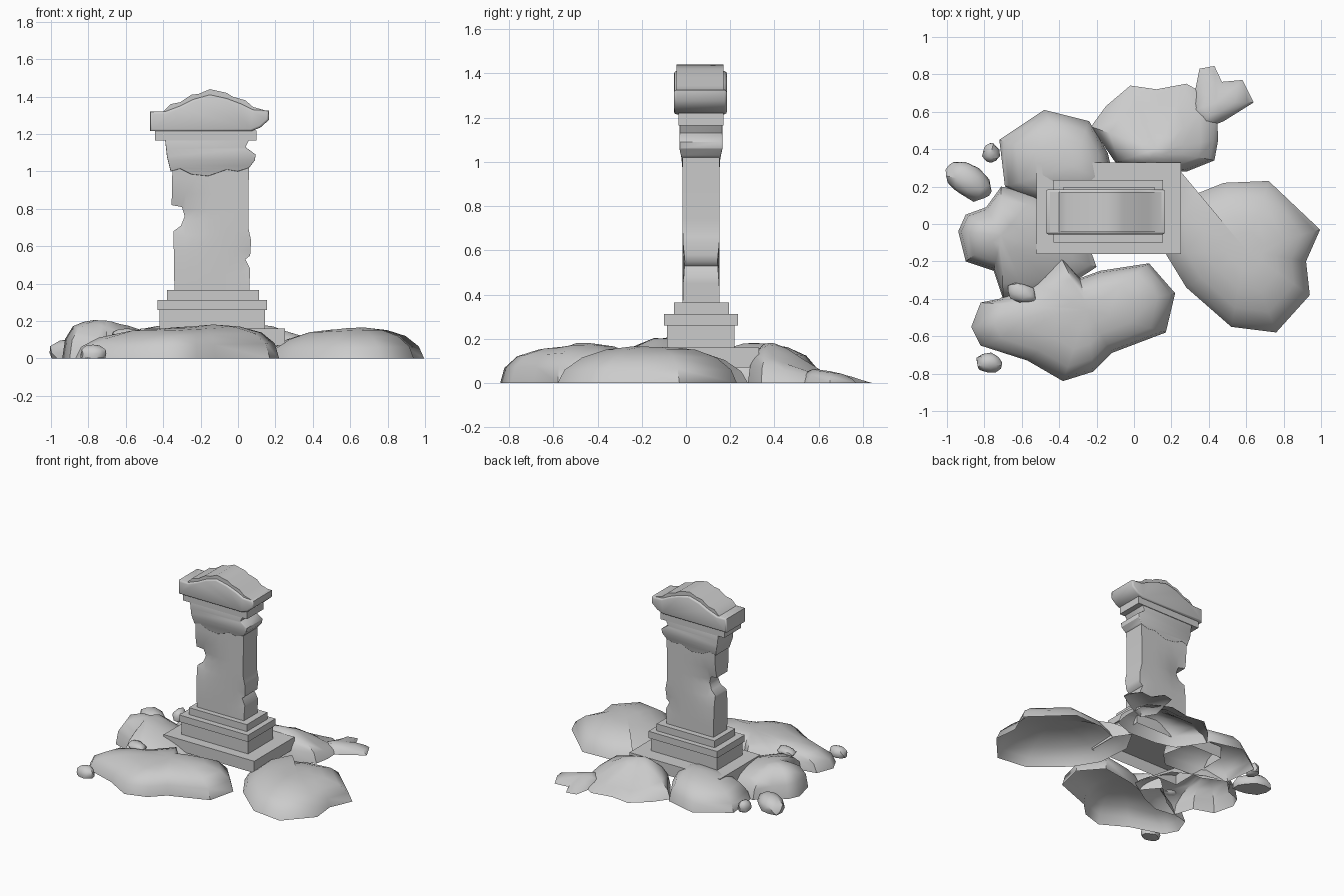
import bpy, bmesh, math
from mathutils import Vector, noise

if "Cube" in bpy.data.objects:
    bpy.data.objects.remove(bpy.data.objects["Cube"])

stone = bpy.data.materials.new("grey stone")
stone.diffuse_color = (0.6, 0.6, 0.6, 1)
stone.use_nodes = True
stone.node_tree.nodes["Principled BSDF"].inputs["Base Color"].default_value = stone.diffuse_color


def finish(bm, name, angle=40):
    """Turn a bmesh into a named, smooth-shaded stone object."""
    mesh = bpy.data.meshes.new(name)
    bm.to_mesh(mesh)
    bm.free()
    ob = bpy.data.objects.new(name, mesh)
    bpy.context.collection.objects.link(ob)
    mesh.materials.append(stone)
    bpy.ops.object.select_all(action='DESELECT')
    bpy.context.view_layer.objects.active = ob
    ob.select_set(True)
    bpy.ops.object.shade_smooth_by_angle(angle=math.radians(angle))
    return ob


def prism(name, outline, y0, y1, bevel=0.0, angle=40, shape=None, cuts=(), open_base=False):
    """Extrude an x-z outline along y; shape() may reshape points of the cut-up solid."""
    bm = bmesh.new()
    face = bm.faces.new([bm.verts.new((x, y0, z)) for x, z in outline])
    ext = bmesh.ops.extrude_face_region(bm, geom=[face], use_keep_orig=True)
    moved = [v for v in ext['geom'] if isinstance(v, bmesh.types.BMVert)]
    bmesh.ops.translate(bm, verts=moved, vec=(0, y1 - y0, 0))
    bmesh.ops.recalc_face_normals(bm, faces=bm.faces)
    if open_base:
        bmesh.ops.delete(bm, geom=[f for f in bm.faces if f.normal.z < -0.9], context='FACES')
    if bevel:
        rim = [e for e in bm.edges if abs(e.verts[0].co.y - e.verts[1].co.y) < 1e-5]
        bmesh.ops.bevel(bm, geom=rim, offset=bevel, segments=2, affect='EDGES', profile=0.5)
    for point, normal in cuts:
        bmesh.ops.bisect_plane(bm, geom=bm.verts[:] + bm.edges[:] + bm.faces[:],
                               plane_co=point, plane_no=normal)
    bmesh.ops.triangulate(bm, faces=[f for f in bm.faces if len(f.verts) > 4])
    if shape:
        for v in bm.verts:
            v.co = shape(v.co)
    return finish(bm, name, angle)


def slab(name, x0, x1, y0, y1, z0, z1, open_base=False):
    prism(name, [(x0, z0), (x1, z0), (x1, z1), (x0, z1)], y0, y1, open_base=open_base)


def mound(name, outline, peak, height, rough=0.015, tilt=(0, 0),
          rings=((1, 0), (0.95, 0.42), (0.8, 0.74), (0.55, 0.93), (0.28, 0.99))):
    """Dome of rubble, open underneath, rising from an x-y outline to a peak."""
    bm = bmesh.new()
    centre = Vector(peak)

    def lift(p, k):
        d = p - centre
        h = height * k * max(0.1, 1 + tilt[0] * d.x + tilt[1] * d.y)
        return max(0, h + rough * k * noise.noise(Vector((p.x * 6, p.y * 6, height * 20))))

    loops = []
    for s, k in rings:
        ring = []
        for q in outline:
            p = centre + (Vector(q) - centre) * s
            ring.append(bm.verts.new((p.x, p.y, lift(p, k))))
        loops.append(ring)
    n = len(outline)
    for a, b in zip(loops, loops[1:]):
        for i in range(n):
            j = (i + 1) % n
            bm.faces.new((a[i], a[j], b[j], b[i]))
    top = bm.verts.new((centre.x, centre.y, lift(centre, 1)))
    for i in range(n):
        bm.faces.new((loops[-1][i], loops[-1][(i + 1) % n], top))
    bmesh.ops.recalc_face_normals(bm, faces=bm.faces)
    if sum(f.normal.z for f in bm.faces) < 0:
        bmesh.ops.reverse_faces(bm, faces=bm.faces)
    return finish(bm, name, 50)


def pebble(name, loc, size, turn=0):
    """Small lumpy loose stone."""
    bm = bmesh.new()
    bmesh.ops.create_icosphere(bm, subdivisions=2, radius=1)
    for v in bm.verts:
        v.co *= 1 + 0.25 * noise.noise(v.co * 1.3 + Vector(loc) * 9)
        x, y = v.co.x * size[0], v.co.y * size[1]
        v.co = Vector((loc[0] + x * math.cos(turn) - y * math.sin(turn),
                       loc[1] + x * math.sin(turn) + y * math.cos(turn),
                       max(0, loc[2] + v.co.z * size[2])))
    finish(bm, name, 35)


# Stepped pedestal
slab("plinth", -0.52, 0.25, -0.16, 0.33, 0.07, 0.16, True)
slab("pedestal_block", -0.42, 0.145, -0.085, 0.22, 0.16, 0.26, True)
slab("pedestal_ledge", -0.43, 0.155, -0.10, 0.235, 0.26, 0.312)
slab("pedestal_top", -0.38, 0.113, -0.055, 0.195, 0.312, 0.365)


# Chipped shaft, hollowed round its chips
def dent(co):
    k = 0
    for x, z, depth, reach in ((-0.31, 0.76, 0.4, 0.1), (0.07, 0.54, 0.12, 0.07)):
        k += depth * math.exp(-((co.x - x) ** 2 + (co.z - z) ** 2) / reach ** 2)
    return Vector((co.x, 0.068 + (co.y - 0.068) * (1 - k), co.z))


grid = [((x, 0, 0), (1, 0, 0)) for x in (-0.28, -0.22, -0.15, -0.07, 0.0)]
grid += [((0, 0, z), (0, 0, 1)) for z in (0.45, 0.58, 0.66, 0.74, 0.79, 0.88, 0.96)]
prism("shaft", [(-0.34, 0.36), (0.06, 0.36), (0.065, 0.48), (0.04, 0.53), (0.065, 0.55),
                (0.07, 0.63), (0.055, 0.7), (0.055, 0.86), (0.06, 1.05), (-0.35, 1.05),
                (-0.355, 0.82), (-0.30, 0.81), (-0.285, 0.76), (-0.305, 0.71),
                (-0.345, 0.68)], -0.015, 0.152, angle=60, shape=dent, cuts=grid)


# Broken collar, tucked in along its ragged lower edge, and slab below the head
def tuck(co):
    k = min(1, max(0, (1.06 - co.z) / 0.05))
    return Vector((co.x, 0.068 + (co.y - 0.068) * (1 - 0.12 * k), co.z))


prism("collar", [(-0.36, 1.0), (-0.31, 1.015), (-0.25, 0.985), (-0.16, 0.975), (-0.06, 1.01),
                 (0.0, 1.0), (0.06, 1.02), (0.09, 1.06), (0.095, 1.09), (0.04, 1.13),
                 (0.06, 1.17), (-0.39, 1.17), (-0.38, 1.08)], -0.03, 0.165, 0.004, 60, tuck,
      [((0, 0, z), (0, 0, 1)) for z in (1.03, 1.06, 1.12)])
slab("head_slab", -0.445, 0.10, -0.035, 0.17, 1.165, 1.22)

# Weathered head: thin crest and a thicker arched body
prism("head_crest", [(-0.45, 1.22), (0.08, 1.22), (0.15, 1.325), (0.08, 1.345), (0.04, 1.38),
                     (-0.03, 1.40), (-0.06, 1.42), (-0.15, 1.44), (-0.21, 1.415),
                     (-0.25, 1.41), (-0.31, 1.37), (-0.36, 1.36), (-0.40, 1.32),
                     (-0.45, 1.32)], -0.042, 0.17)
prism("head_body", [(-0.47, 1.215), (0.07, 1.215), (0.12, 1.235), (0.165, 1.275),
                    (0.165, 1.325), (0.08, 1.33), (0.02, 1.36), (-0.06, 1.39), (-0.15, 1.41),
                    (-0.24, 1.385), (-0.31, 1.35), (-0.39, 1.32), (-0.47, 1.32)],
      -0.055, 0.185, 0.012, 55)

# Rubble mounds round the pedestal
mound("right_mound", [(0.25, 0.28), (0.33, 0.16), (0.48, 0.22), (0.72, 0.23), (0.995, -0.03),
                      (0.92, -0.2), (0.94, -0.38), (0.76, -0.58), (0.52, -0.55),
                      (0.28, -0.34), (0.17, -0.16), (0.15, 0.1)], (0.6, -0.14), 0.16, 0.006,
      (0.25, 0), ((1, 0), (0.93, 0.36), (0.75, 0.7), (0.5, 0.92), (0.25, 1)))
mound("front_mound", [(-0.87, -0.55), (-0.82, -0.42), (-0.72, -0.4), (-0.55, -0.3),
                      (-0.4, -0.16), (-0.29, -0.29), (-0.18, -0.25), (0.08, -0.21),
                      (0.22, -0.37), (0.17, -0.58), (-0.12, -0.69), (-0.22, -0.79),
                      (-0.38, -0.84), (-0.57, -0.73), (-0.82, -0.65)],
      (-0.25, -0.46), 0.172, 0.012, (0.3, 0.1))
mound("back_left_mound", [(-0.72, 0.45), (-0.48, 0.61), (-0.24, 0.55), (-0.14, 0.38),
                          (-0.1, 0.2), (-0.2, 0.1), (-0.52, 0.12), (-0.69, 0.2)],
      (-0.33, 0.31), 0.18, 0.006, (0.2, 0),
      ((1, 0), (0.94, 0.38), (0.78, 0.7), (0.5, 0.9), (0.25, 0.98)))
mound("left_mound", [(-0.94, -0.04), (-0.9, 0.05), (-0.79, 0.09), (-0.71, 0.2),
                     (-0.52, 0.16), (-0.3, 0.05), (-0.2, -0.23), (-0.4, -0.36),
                     (-0.55, -0.42), (-0.7, -0.4), (-0.75, -0.25), (-0.9, -0.2)],
      (-0.71, -0.06), 0.205, 0.03, (-1.2, 0),
      ((1, 0), (0.93, 0.38), (0.75, 0.66), (0.5, 0.85), (0.25, 0.98)))
mound("back_mound", [(-0.23, 0.52), (-0.15, 0.63), (-0.02, 0.74), (0.12, 0.72), (0.28, 0.75),
                     (0.44, 0.66), (0.45, 0.45), (0.43, 0.34), (0.28, 0.28), (0.05, 0.29),
                     (-0.1, 0.33)], (0.12, 0.4), 0.165, 0.045, (-0.2, -2.4),
      ((1, 0), (0.92, 0.4), (0.72, 0.7), (0.45, 0.9), (0.22, 0.97)))
mound("back_tail", [(0.3, 0.6), (0.33, 0.73), (0.35, 0.83), (0.43, 0.845), (0.47, 0.76),
                    (0.58, 0.77), (0.64, 0.65), (0.48, 0.55), (0.36, 0.5)],
      (0.44, 0.65), 0.06, 0.015, (0, -4),
      ((1, 0), (0.85, 0.45), (0.5, 0.8)))

# Loose stones
pebble("stone_far_left", (-0.88, 0.23, 0.03), (0.14, 0.09, 0.07), -0.65)
pebble("stone_back_left", (-0.765, 0.38, 0.035), (0.046, 0.055, 0.05))
pebble("stone_front_left", (-0.775, -0.745, 0.025), (0.073, 0.052, 0.048), -0.2)
pebble("stone_on_mound", (-0.6, -0.37, 0.13), (0.08, 0.05, 0.03), -0.3)
